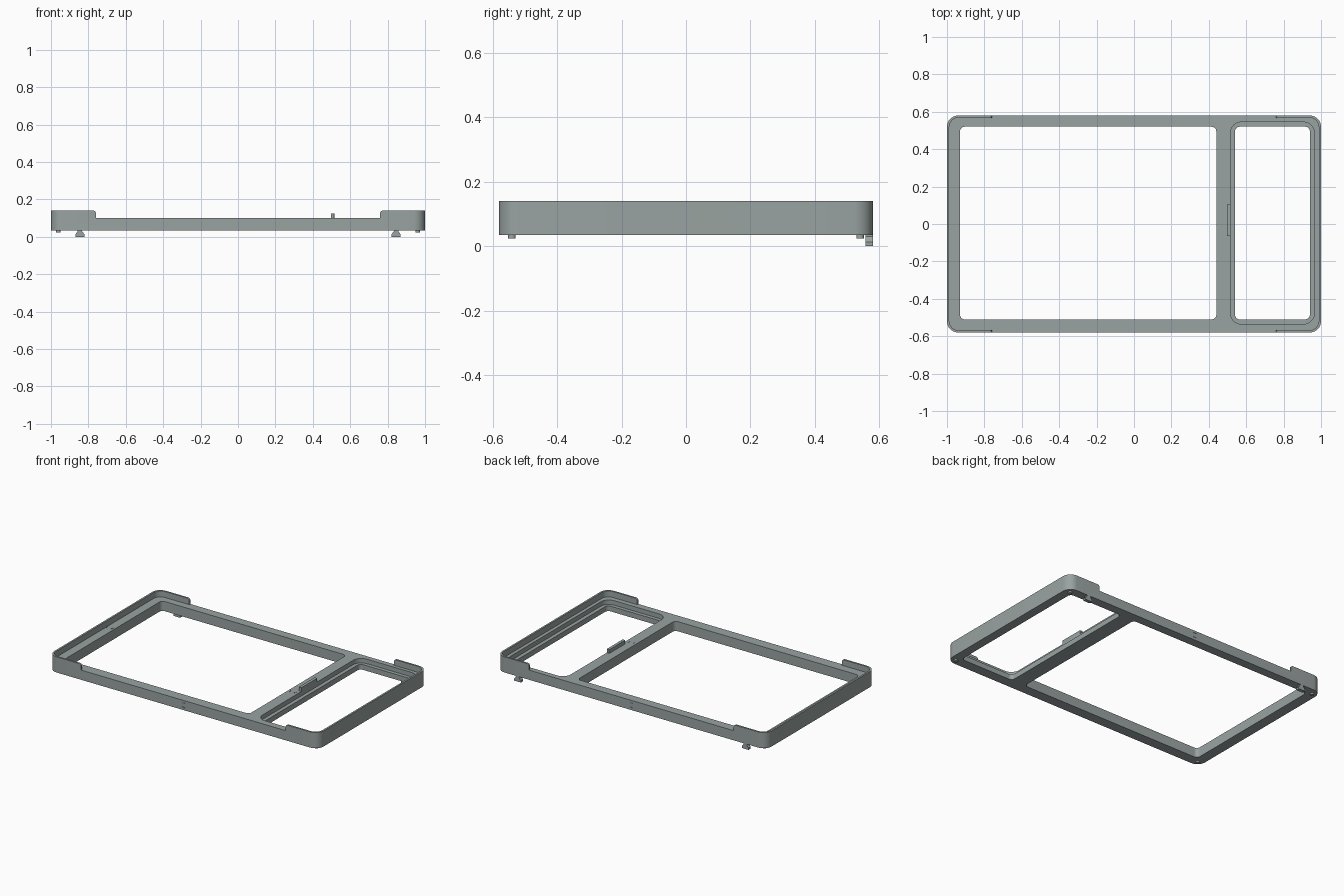
import bpy, bmesh, math

cube = bpy.data.objects.get("Cube")
if cube:
    bpy.data.objects.remove(cube, do_unlink=True)

grey = bpy.data.materials.new("sage grey plastic")
grey.use_nodes = True
colour = (0.32, 0.37, 0.36, 1)
grey.diffuse_color = colour
grey.node_tree.nodes["Principled BSDF"].inputs["Base Color"].default_value = colour


def prism(name, outline, low, high, axis="z"):
    """Extrude a closed outline along z, or an x-z outline along y."""
    bm = bmesh.new()
    place = (lambda a, b: (a, b, low)) if axis == "z" else (lambda a, b: (a, low, b))
    face = bm.faces.new([bm.verts.new(place(a, b)) for a, b in outline])
    moved = bmesh.ops.extrude_face_region(bm, geom=[face])["geom"]
    shift = (0, 0, high - low) if axis == "z" else (0, high - low, 0)
    bmesh.ops.translate(bm, vec=shift, verts=[v for v in moved if isinstance(v, bmesh.types.BMVert)])
    bmesh.ops.recalc_face_normals(bm, faces=bm.faces)
    mesh = bpy.data.meshes.new(name)
    bm.to_mesh(mesh)
    bm.free()
    mesh.materials.append(grey)
    obj = bpy.data.objects.new(name, mesh)
    bpy.context.collection.objects.link(obj)
    return obj


def rounded(x0, x1, y0, y1, r, steps=10):
    pts = []
    corners = ((x1 - r, y1 - r), (x0 + r, y1 - r), (x0 + r, y0 + r), (x1 - r, y0 + r))
    for i, (cx, cy) in enumerate(corners):
        for k in range(steps + 1):
            a = math.pi / 2 * (i + k / steps)
            pts.append((cx + r * math.cos(a), cy + r * math.sin(a)))
    return pts


def box(x0, x1, y0, y1):
    return [(x0, y0), (x1, y0), (x1, y1), (x0, y1)]


def cut(target, cutter):
    mod = target.modifiers.new("cut", "BOOLEAN")
    mod.operation = "DIFFERENCE"
    mod.solver = "EXACT"
    mod.object = cutter
    bpy.context.view_layer.objects.active = target
    bpy.ops.object.modifier_apply(modifier=mod.name)
    bpy.data.objects.remove(cutter, do_unlink=True)


BASE, DECK, TOP = 0.035, 0.10, 0.14

# Frame with raised end walls
frame = prism("frame", rounded(-1, 1, -0.58, 0.58, 0.06), BASE, TOP)
cut(frame, prism("tray_cut", rounded(-0.988, 0.988, -0.568, 0.568, 0.05), DECK, 0.3))

# Long low sides between the end walls, with rounded wall tops
r = 0.015
arc = [(0.76 + r - r * math.cos(a), TOP - r + r * math.sin(a))
       for a in [math.pi / 2 * k / 6 for k in range(7)]]
half = [(0.76, DECK)] + arc + [(0.76 + r, 0.2)]
cut(frame, prism("side_cut", half + [(-x, z) for x, z in reversed(half)], -0.7, 0.7, "y"))

# Two openings and the stepped recess around the smaller one
cut(frame, prism("large_opening", rounded(-0.93, 0.44, -0.51, 0.52, 0.025), 0, 0.3))
cut(frame, prism("recess", rounded(0.515, 0.965, -0.535, 0.545, 0.06), 0.07, 0.3))
cut(frame, prism("small_opening", rounded(0.54, 0.94, -0.51, 0.52, 0.025), 0, 0.3))

# Fine joint slits on the deck and on the long sides
for cx, cy in ((-0.965, 0.015), (0.475, -0.1)):
    for s in (-1, 1):
        slit = [(cx + s * a, cy + b) for a, b in
                ((0.012, -0.012), (0.015, -0.012), (0.024, 0.015), (0.021, 0.015))]
        cut(frame, prism("joint_slit", slit, DECK - 0.003, 0.2))
for side in (-0.58, 0.58):
    for z in (0.052, 0.082):
        cut(frame, prism("side_slit", box(-0.008, 0.014, z, z + 0.003), side - 0.003, side + 0.003, "y"))

# Catch on the crossbar
prism("catch", rounded(0.496, 0.515, -0.065, 0.105, 0.005, 3), DECK - 0.005, 0.125)

# Hook feet on the back edge
for side, x in (("right", -0.845), ("left", 0.845)):
    hook = [(-0.025, 0), (0.025, 0), (0.025, 0.012), (0.012, 0.03),
            (0.012, 0.04), (-0.012, 0.04), (-0.012, 0.03), (-0.025, 0.012)]
    prism(side + "_hook_foot", [(x + a, z) for a, z in hook], 0.557, 0.58, "y")

# Round locating pegs under the corners
for sx, end in ((-1, "right"), (1, "left")):
    for sy, edge in ((-1, "front"), (1, "back")):
        c = 0.012
        x, y = sx * 0.96, sy * 0.54
        prism(f"{edge}_{end}_peg", rounded(x - c, x + c, y - c, y + c, c * 0.99, 5), 0.024, BASE + 0.003)

# Smooth the rounded corners only
for obj in bpy.context.scene.objects:
    if obj.type == "MESH":
        bpy.ops.object.select_all(action="DESELECT")
        obj.select_set(True)
        bpy.context.view_layer.objects.active = obj
        bpy.ops.object.shade_smooth_by_angle(angle=math.radians(30))
